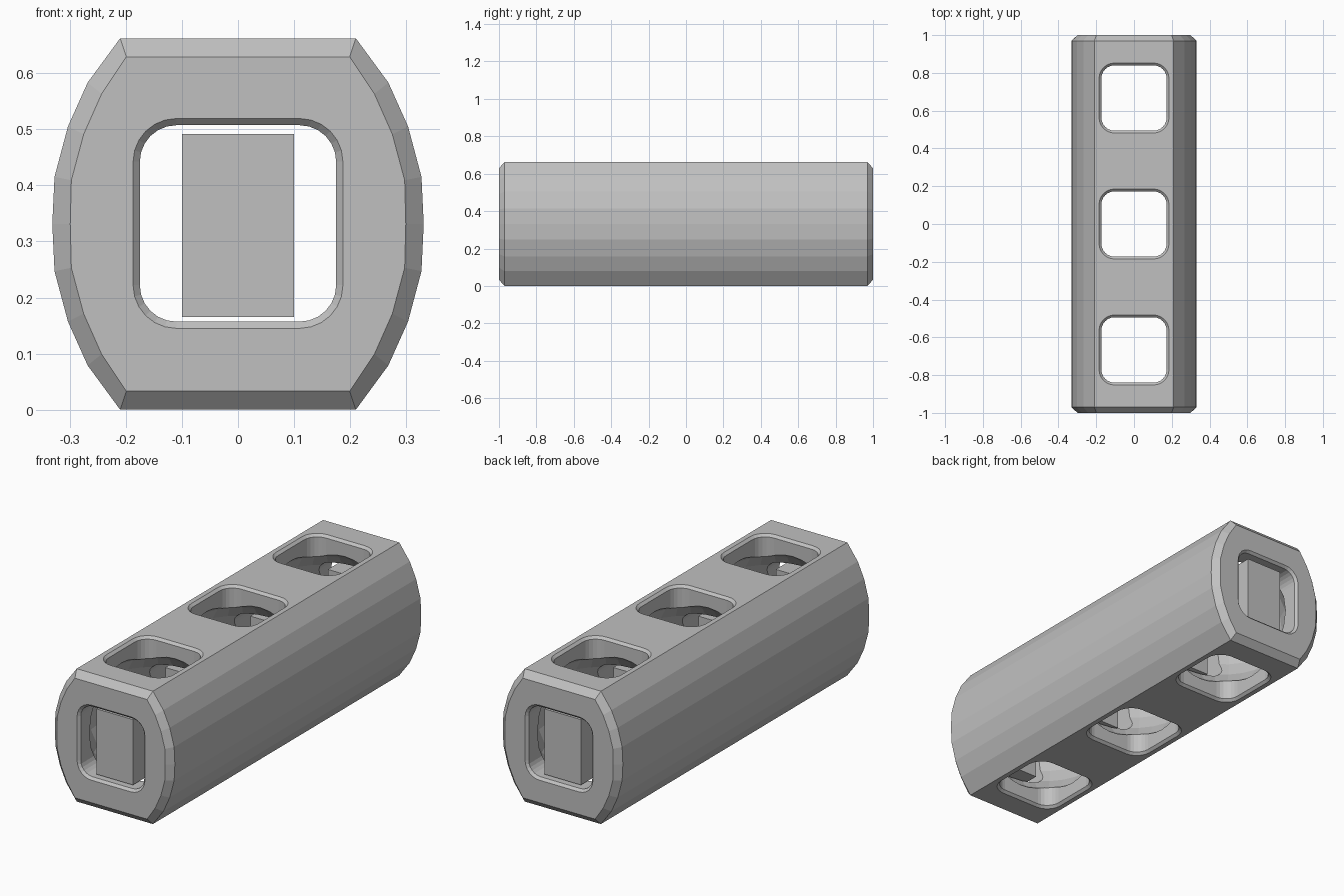
import bpy, bmesh, math
from mathutils import Vector

if "Cube" in bpy.data.objects:
    bpy.data.objects.remove(bpy.data.objects["Cube"])

grey = bpy.data.materials.new("light_grey")
grey.diffuse_color = (0.53, 0.53, 0.53, 1)
grey.use_nodes = True
grey.node_tree.nodes["Principled BSDF"].inputs["Base Color"].default_value = grey.diffuse_color
MID = 0.331       # height of the tube axis
PITCH = 0.667     # distance between the top holes


def add_object(name, bm):
    bmesh.ops.recalc_face_normals(bm, faces=bm.faces)
    mesh = bpy.data.meshes.new(name)
    bm.to_mesh(mesh)
    bm.free()
    mesh.materials.append(grey)
    ob = bpy.data.objects.new(name, mesh)
    bpy.context.collection.objects.link(ob)
    return ob


def loft(name, rings):
    """Skin a stack of equal-length closed rings and cap both ends."""
    bm = bmesh.new()
    loops = [[bm.verts.new(p) for p in ring] for ring in rings]
    n = len(loops[0])
    for a, b in zip(loops, loops[1:]):
        for i in range(n):
            j = (i + 1) % n
            bm.faces.new((a[i], a[j], b[j], b[i]))
    bm.faces.new(loops[0][::-1])
    bm.faces.new(loops[-1])
    return add_object(name, bm)


def rounded_square(half, radius, steps=6):
    pts = []
    for k, (sx, sy) in enumerate(((1, 1), (-1, 1), (-1, -1), (1, -1))):
        for i in range(steps + 1):
            a = math.radians(90 * (k + i / steps))
            pts.append((sx * (half - radius) + radius * math.cos(a),
                        sy * (half - radius) + radius * math.sin(a)))
    return pts


def mirrored(quarter):
    """Quarter outline from the top edge to the waist, mirrored both ways."""
    right = quarter + [(x, -z) for x, z in quarter[-2::-1]]
    return right + [(-x, z) for x, z in right[::-1]]


def cut(target, cutter):
    mod = target.modifiers.new("cut", "BOOLEAN")
    mod.operation = "DIFFERENCE"
    mod.solver = "EXACT"
    mod.object = cutter
    bpy.context.view_layer.objects.active = target
    bpy.ops.object.modifier_apply(modifier=mod.name)
    bpy.data.objects.remove(cutter)


# Body: bulged tube with bevelled ends
outer = mirrored([(0.21, 0.331), (0.268, 0.252), (0.303, 0.174),
                  (0.327, 0.084), (0.331, 0)])
inner = mirrored([(0.199, 0.298), (0.243, 0.232), (0.275, 0.160),
                  (0.297, 0.078), (0.299, 0)])
body = loft("tube_body", [[(x, y, z + MID) for x, z in ring] for y, ring in
            ((-1, inner), (-0.97, outer), (0.97, outer), (1, inner))])

# Round chambers
for k in (-1, 0, 1):
    bm = bmesh.new()
    bmesh.ops.create_uvsphere(bm, u_segments=24, v_segments=12, radius=0.31)
    bmesh.ops.translate(bm, verts=bm.verts, vec=Vector((0, k * PITCH, MID)))
    cut(body, add_object("chamber", bm))

# Lengthwise channel with flared mouths
stack = [(-1.01, 0.197), (-0.988, 0.175), (0.988, 0.175), (1.01, 0.197)]
cut(body, loft("channel", [[(x, y, z + MID + 0.001)
                            for x, z in rounded_square(h, 0.065 + h - 0.175)]
                           for y, h in stack]))

# Three vertical holes with flared mouths
stack = [(-0.01, 0.196), (0.012, 0.173), (0.65, 0.173), (0.672, 0.196)]
for k in (-1, 0, 1):
    cut(body, loft("hole", [[(x, y + k * PITCH, z)
                             for x, y in rounded_square(h, 0.07 + h - 0.173)]
                            for z, h in stack]))


# Loose support blocks standing in the channel necks
def block(name, y0, y1):
    bm = bmesh.new()
    bmesh.ops.create_cube(bm, size=1)
    for v in bm.verts:
        v.co = (v.co.x * 0.2, (y0 + y1) / 2 + v.co.y * (y1 - y0),
                0.328 + v.co.z * 0.326)
    add_object(name, bm)


block("front_support", -0.97, -0.85)
block("back_support", 0.85, 0.97)
block("inner_front_support", -0.43, -0.24)
block("inner_back_support", 0.24, 0.43)
